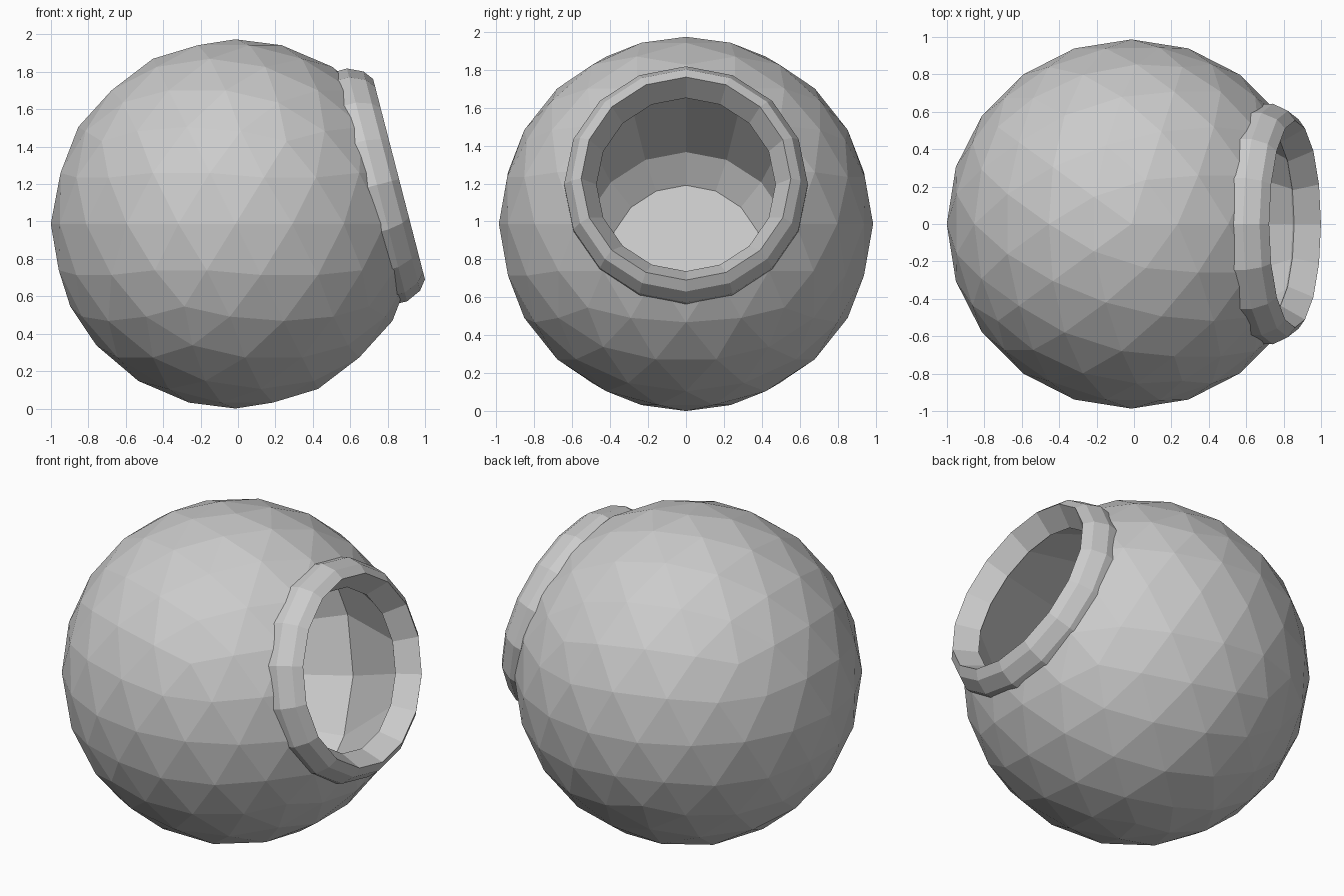
import bpy, bmesh, math
from mathutils import Matrix

if "Cube" in bpy.data.objects:
    bpy.data.objects.remove(bpy.data.objects["Cube"])

SIDES = 16
R = 0.987
CENTRE = (-0.014, 0, R)
# mouth axis: points right and tilts upward
MOUTH = Matrix.Translation((-0.017, 0, R + 0.012)) @ Matrix.Rotation(math.radians(-14.5), 4, 'Y')


def lathe(name, profile, closed):
    """Revolve (distance, radius) points about the mouth axis."""
    bm = bmesh.new()
    rings = []
    for d, r in profile:
        ring = []
        for i in range(SIDES):
            a = 2 * math.pi * i / SIDES
            ring.append(bm.verts.new(MOUTH @ Matrix.Translation((d, r * math.sin(a), r * math.cos(a))).translation))
        rings.append(ring)
    pairs = list(zip(rings, rings[1:]))
    if closed:
        pairs.append((rings[-1], rings[0]))
    else:
        bm.faces.new(rings[0])
        bm.faces.new(rings[-1])
    for a, b in pairs:
        for i in range(SIDES):
            j = (i + 1) % SIDES
            bm.faces.new((a[i], a[j], b[j], b[i]))
    bmesh.ops.recalc_face_normals(bm, faces=bm.faces)
    me = bpy.data.meshes.new(name)
    bm.to_mesh(me)
    bm.free()
    ob = bpy.data.objects.new(name, me)
    bpy.context.collection.objects.link(ob)
    return ob


# faceted round body
bpy.ops.mesh.primitive_ico_sphere_add(subdivisions=3, radius=R, location=CENTRE)
body = bpy.context.object
body.name = "round_body"

# hollow inside, opening outward through the mouth
cavity = lathe("cavity_cutter", [(1.1, 0.69), (0.78, 0.485), (0.15, 0.9),
                                 (-0.70, 0.56), (-0.82, 0.41)], False)
bpy.context.view_layer.update()
cut = body.modifiers.new("hollow", 'BOOLEAN')
cut.operation = 'DIFFERENCE'
cut.solver = 'EXACT'
cut.object = cavity
bpy.context.view_layer.objects.active = body
bpy.ops.object.modifier_apply(modifier=cut.name)
bpy.data.objects.remove(cavity)

# bevelled collar with a funnel-shaped lip
lathe("mouth_collar", [(0.68, 0.64), (0.785, 0.643), (0.867, 0.605),
                       (0.907, 0.553), (0.78, 0.472), (0.73, 0.55)], True)
